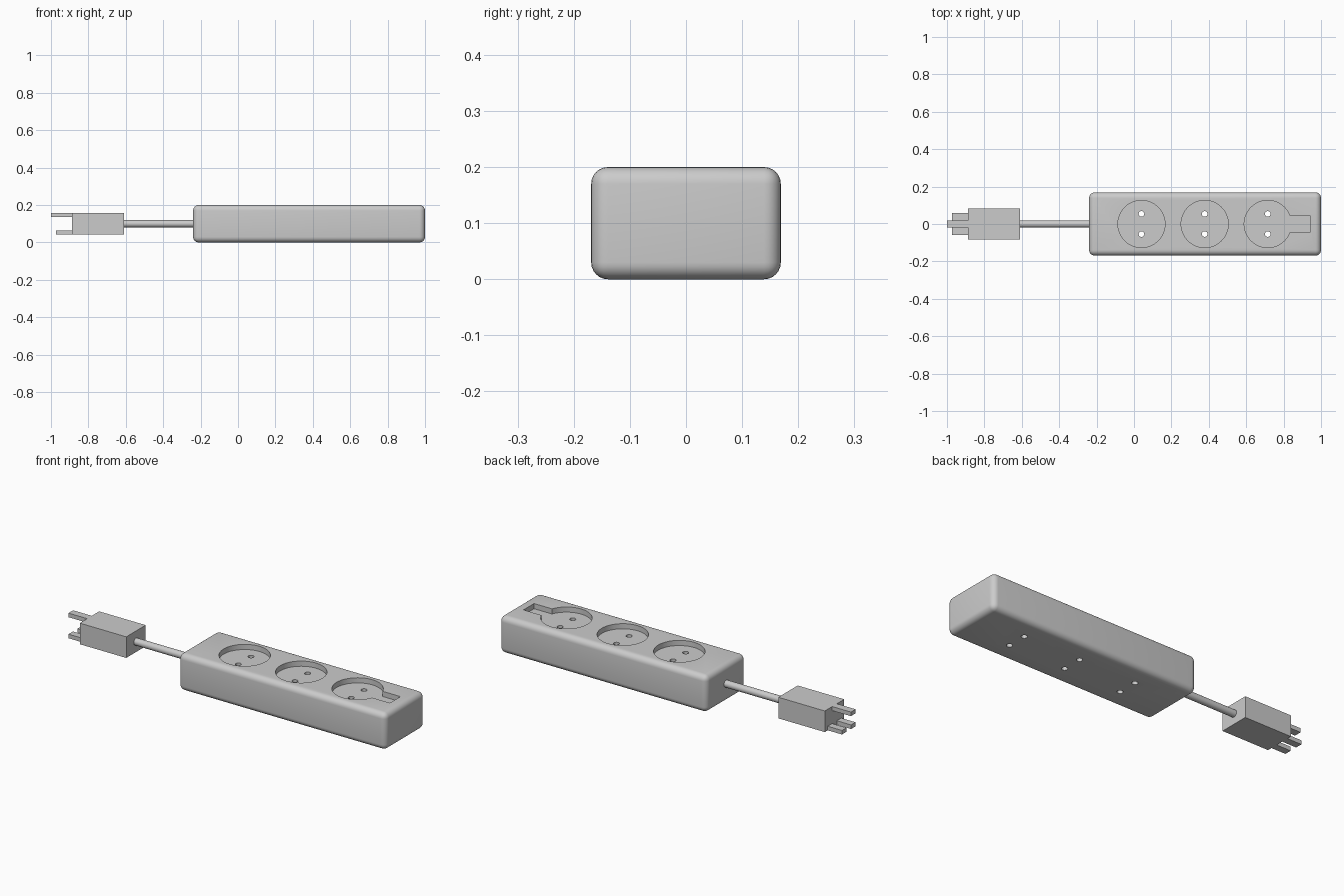
import bpy
import math

old = bpy.data.objects.get("Cube")
if old:
    bpy.data.objects.remove(old, do_unlink=True)

grey = bpy.data.materials.new("plain grey")
grey.use_nodes = True
colour = (0.6, 0.6, 0.6, 1)
grey.diffuse_color = colour
grey.node_tree.nodes["Principled BSDF"].inputs["Base Color"].default_value = colour


def box(name, low, high):
    centre = [(a + b) / 2 for a, b in zip(low, high)]
    bpy.ops.mesh.primitive_cube_add(size=1, location=centre)
    obj = bpy.context.object
    obj.name = name
    obj.scale = [b - a for a, b in zip(low, high)]
    bpy.ops.object.transform_apply(location=False, rotation=False, scale=True)
    obj.data.materials.append(grey)
    return obj


def cylinder(name, radius, depth, centre, sides=48, along_x=False):
    turn = (0, math.pi / 2, 0) if along_x else (0, 0, 0)
    bpy.ops.mesh.primitive_cylinder_add(vertices=sides, radius=radius, depth=depth,
                                        location=centre, rotation=turn)
    obj = bpy.context.object
    obj.name = name
    obj.data.materials.append(grey)
    return obj


def cut(target, cutter):
    mod = target.modifiers.new("cut", 'BOOLEAN')
    mod.operation = 'DIFFERENCE'
    mod.solver = 'EXACT'
    mod.object = cutter
    bpy.context.view_layer.objects.active = target
    bpy.ops.object.modifier_apply(modifier=mod.name)
    bpy.data.objects.remove(cutter, do_unlink=True)


def smooth(obj):
    bpy.ops.object.select_all(action='DESELECT')
    obj.select_set(True)
    bpy.context.view_layer.objects.active = obj
    bpy.ops.object.shade_smooth_by_angle(angle=math.radians(35))


# Rounded housing
TOP, FLOOR = 0.2, 0.172
housing = box("housing", (-0.24, -0.169, 0), (1, 0.169, TOP))
bevel = housing.modifiers.new("round edges", 'BEVEL')
bevel.width = 0.03
bevel.segments = 6
bpy.ops.object.modifier_apply(modifier=bevel.name)

# Round sockets with pin holes right through
for x in (0.04, 0.378, 0.715):
    cut(housing, cylinder("socket_cutter", 0.126, 0.2, (x, 0, FLOOR + 0.1), 64))
    for y in (-0.054, 0.054):
        cut(housing, cylinder("pin_hole_cutter", 0.015, 0.6, (x, y, 0.1), 24))

# Switch slot opening off the last socket
cut(housing, box("slot_cutter", (0.75, -0.045, FLOOR), (0.94, 0.045, 0.3)))
smooth(housing)

# Cord
smooth(cylinder("cord", 0.019, 0.39, (-0.42, 0, 0.1), 32, True))

# Plug with one upper and two lower prongs
box("plug_body", (-0.888, -0.083, 0.043), (-0.61, 0.083, 0.157))
box("upper_prong", (-1, -0.02, 0.135), (-0.88, 0.02, 0.157))
for name, y in (("right", -0.039), ("left", 0.039)):
    box(name + "_lower_prong", (-0.973, y - 0.019, 0.043), (-0.88, y + 0.019, 0.065))
